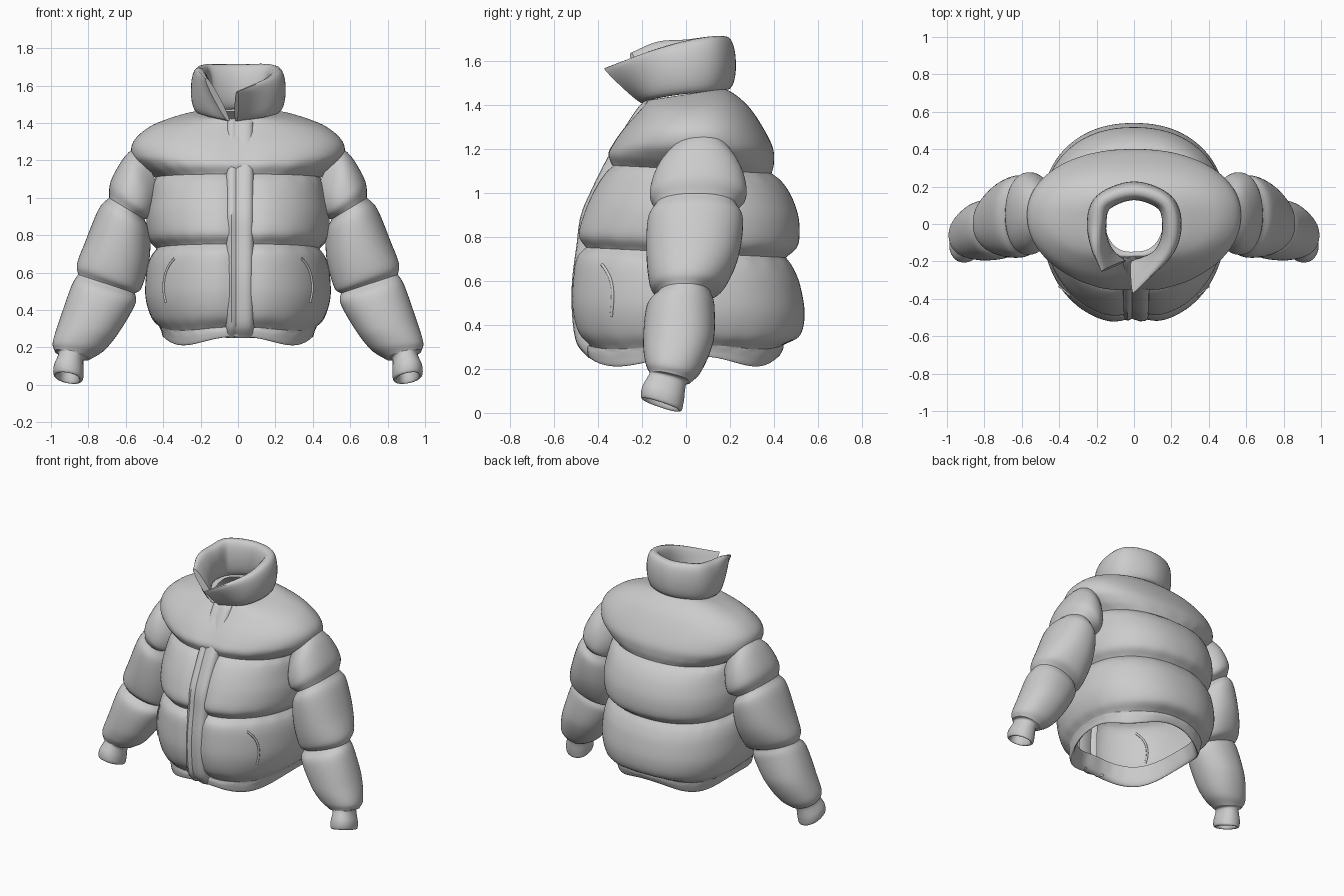
import bpy, bmesh, math
from mathutils import Vector

if "Cube" in bpy.data.objects:
    bpy.data.objects.remove(bpy.data.objects["Cube"])


def catmull(rows, steps):
    """Smooth interpolation through equal-length tuples."""
    p = [Vector(r) for r in rows]
    p = [2 * p[0] - p[1]] + p + [2 * p[-1] - p[-2]]
    out = []
    for i in range(1, len(p) - 2):
        a, b, c, d = p[i - 1:i + 3]
        for k in range(steps):
            t = k / steps
            out.append(0.5 * (2 * b + (c - a) * t + (2 * a - 5 * b + 4 * c - d) * t * t
                              + (3 * b - a - 3 * c + d) * t ** 3))
    return out + [p[-2]]


def loft(name, rings, closed=True, caps=False):
    """Skin a list of point rings into one smooth mesh."""
    bm = bmesh.new()
    vs = [[bm.verts.new(p) for p in r] for r in rings]
    n = len(vs[0])
    for a, b in zip(vs, vs[1:]):
        for j in range(n if closed else n - 1):
            k = (j + 1) % n
            bm.faces.new((a[j], a[k], b[k], b[j]))
    if caps:
        bm.faces.new(vs[0])
        bm.faces.new(vs[-1][::-1])
    bmesh.ops.recalc_face_normals(bm, faces=bm.faces)
    me = bpy.data.meshes.new(name)
    bm.to_mesh(me)
    bm.free()
    ob = bpy.data.objects.new(name, me)
    bpy.context.collection.objects.link(ob)
    bpy.ops.object.select_all(action='DESELECT')
    ob.select_set(True)
    bpy.context.view_layer.objects.active = ob
    bpy.ops.object.shade_smooth_by_angle(angle=math.radians(50))
    return ob


def spow(v, e):
    return math.copysign(abs(v) ** e, v)


# Torso: z, half width, front y, back y, slope of ring along y
hem = [(.36, .37, -.40, .38, 0), (.26, .385, -.42, .40, 0), (.235, .40, -.45, .42, 0),
       (.27, .41, -.46, .44, 0), (.30, .42, -.455, .445, 0)]
lower = [hem[-1], (.36, .465, -.51, .52, -.02), (.47, .495, -.535, .54, -.03),
         (.6, .49, -.53, .52, -.04), (.68, .47, -.515, .49, -.05), (.73, .435, -.475, .455, -.05)]
middle = [lower[-1], (.79, .48, -.505, .51, -.05), (.9, .49, -.475, .515, -.05),
          (1.0, .475, -.43, .485, -.05), (1.07, .46, -.385, .44, -.05), (1.11, .44, -.345, .39, -.05)]
yoke = [middle[-1], (1.16, .51, -.36, .40, -.05), (1.22, .565, -.335, .395, -.03),
        (1.3, .56, -.285, .35, 0), (1.38, .47, -.22, .29, .03), (1.43, .33, -.19, .22, .1),
        (1.45, .22, -.18, .17, .15), (1.44, .16, -.16, .14, .15)]
YC = .05


def torso_point(row, th, groove=.03, wave=0):
    z, hw, yf, yb, sl = row
    c, s = spow(math.cos(th), .9), spow(math.sin(th), .9)
    x = hw * c
    y = YC + s * ((yb - YC) if s > 0 else (YC - yf))
    if s < 0:
        y += groove * math.exp(-((x - .01) / .085) ** 2)
    return Vector((x, y, z + sl * y + wave * math.cos(4 * th)))


def torso_panel(name, tier, groove, wave=None):
    rows = catmull(tier, 6)
    rings = []
    for i, row in enumerate(rows):
        u = i / (len(rows) - 1)
        w = wave(u) if wave else 0
        pucker = .006 * (1 - math.sin(math.pi * u)) ** 3 * math.sin(math.pi * u) * 6
        ring = []
        for j in range(112):
            th = 2 * math.pi * j / 112
            p = torso_point(row, th, groove, w)
            k = 1 + pucker * math.sin(23 * th + 2 * math.sin(3 * th))
            ring.append((p.x * k, YC + (p.y - YC) * k, p.z))
        rings.append(ring)
    return loft(name, rings)


torso_panel("hem_band", hem, .01, lambda u: .025 * (1 - abs(u - .4)))
torso_panel("lower_puff", lower, .035, lambda u: .01 * (1 - u) ** 3)
torso_panel("middle_puff", middle, .035)
torso_panel("yoke_puff", yoke, .012)

# Front placket: strip with rounded edges, following the front profile
path = catmull([(-.44, .25), (-.495, .32), (-.515, .45), (-.515, .6), (-.495, .76), (-.475, .9),
                (-.42, 1.03), (-.36, 1.15), (-.275, 1.3), (-.215, 1.39), (-.185, 1.42)], 5)
section = [(-.065, .05), (-.055, .012), (-.035, 0), (-.02, .006), (-.01, .012), (.005, .005),
           (.035, -.004), (.06, .0), (.078, .012), (.085, .05)]
loft("front_placket", [[(x, y + d, z) for x, d in section] for y, z in path], closed=False)

# Sleeves: outer x,z / inner x,z / y min, y max
upper = [(.53, 1.29, .40, 1.0, -.06, .2), (.61, 1.215, .43, .93, -.14, .26),
         (.68, 1.09, .455, .895, -.165, .275), (.69, 1.0, .50, .885, -.14, .23)]
elbow = [upper[-1], (.745, .94, .47, .81, -.175, .26), (.815, .77, .475, .66, -.18, .24),
         (.86, .65, .515, .52, -.165, .18), (.855, .59, .55, .49, -.13, .115)]
fore = [elbow[-1], (.89, .53, .55, .43, -.18, .13), (.95, .36, .63, .29, -.195, .125),
        (.99, .23, .71, .19, -.185, .07), (.98, .18, .79, .14, -.165, .02)]
cuff = [fore[-1], (.96, .165, .825, .135, -.17, 0), (.985, .1, .825, .07, -.2, -.01),
        (.985, .055, .83, .03, -.205, -.02), (.965, .06, .85, .035, -.19, -.035),
        (.95, .15, .85, .13, -.16, -.02)]


def sleeve_ring(row, sx):
    ox, oz, ix, iz, y0, y1 = row
    ring = []
    for j in range(48):
        th = 2 * math.pi * j / 48
        c, s = spow(math.cos(th), .92), spow(math.sin(th), .92)
        dy = s * (y1 - y0) / 2
        tilt = .33 * max(0, min(1, (.3 - (oz + iz) / 2) / .2))
        ring.append((sx * ((ox + ix) / 2 + c * (ox - ix) / 2), (y0 + y1) / 2 + dy,
                     (oz + iz) / 2 + c * (oz - iz) / 2 - tilt * dy))
    return ring


for side, sx in (("right", -1), ("left", 1)):
    for part, tier in (("upper_sleeve", upper), ("elbow_sleeve", elbow),
                       ("forearm_sleeve", fore), ("cuff", cuff)):
        loft(f"{side}_{part}", [sleeve_ring(r, sx) for r in catmull(tier, 6)])

# Collar: bottom x,y,z / top x,y,z / half thickness, front end round the back to front end
stations = catmull([
    (-.05, -.2, 1.41, -.17, -.25, 1.64, .022), (-.14, -.14, 1.43, -.205, -.13, 1.69, .042),
    (-.2, -.02, 1.45, -.2, 0, 1.7, .052), (-.165, .11, 1.46, -.165, .12, 1.715, .05),
    (0, .18, 1.47, 0, .175, 1.715, .05), (.165, .11, 1.46, .165, .12, 1.715, .05),
    (.2, -.02, 1.45, .205, -.02, 1.69, .052), (.14, -.15, 1.43, .165, -.17, 1.645, .042),
    (-.01, -.2, 1.41, -.005, -.37, 1.57, .018)], 7)
mids = [(Vector(s[:3]) + Vector(s[3:6])) / 2 for s in stations]
rings = []
for i, s in enumerate(stations):
    b, t = Vector(s[:3]), Vector(s[3:6])
    d = mids[min(i + 1, len(mids) - 1)] - mids[max(i - 1, 0)]
    nrm = Vector((-d.y, d.x, 0)).normalized()
    ring = []
    for j in range(24):
        a = 2 * math.pi * j / 24
        ring.append(b.lerp(t, .5 - .5 * math.cos(a)) + nrm * s[6] * spow(math.sin(a), .75))
    rings.append(ring)
loft("collar", rings, caps=True)

# Pocket welts: thin bent tubes on the lower puff
rows = catmull(lower, 6)
for side, sx in (("right", -1), ("left", 1)):
    cu = bpy.data.curves.new(f"{side}_pocket_welt", 'CURVE')
    cu.dimensions = '3D'
    cu.bevel_depth = .007
    sp = cu.splines.new('POLY')
    pts = [r for r in rows if .42 < r[0] < .66]
    sp.points.add(len(pts) - 1)
    for i, r in enumerate(pts):
        a = math.radians(40 + 9 * i / len(pts) - 5 * math.sin(math.pi * i / len(pts)))
        p = torso_point(r, -a, 0)
        sp.points[i].co = (sx * p.x, p.y, p.z, 1)
    ob = bpy.data.objects.new(cu.name, cu)
    bpy.context.collection.objects.link(ob)
